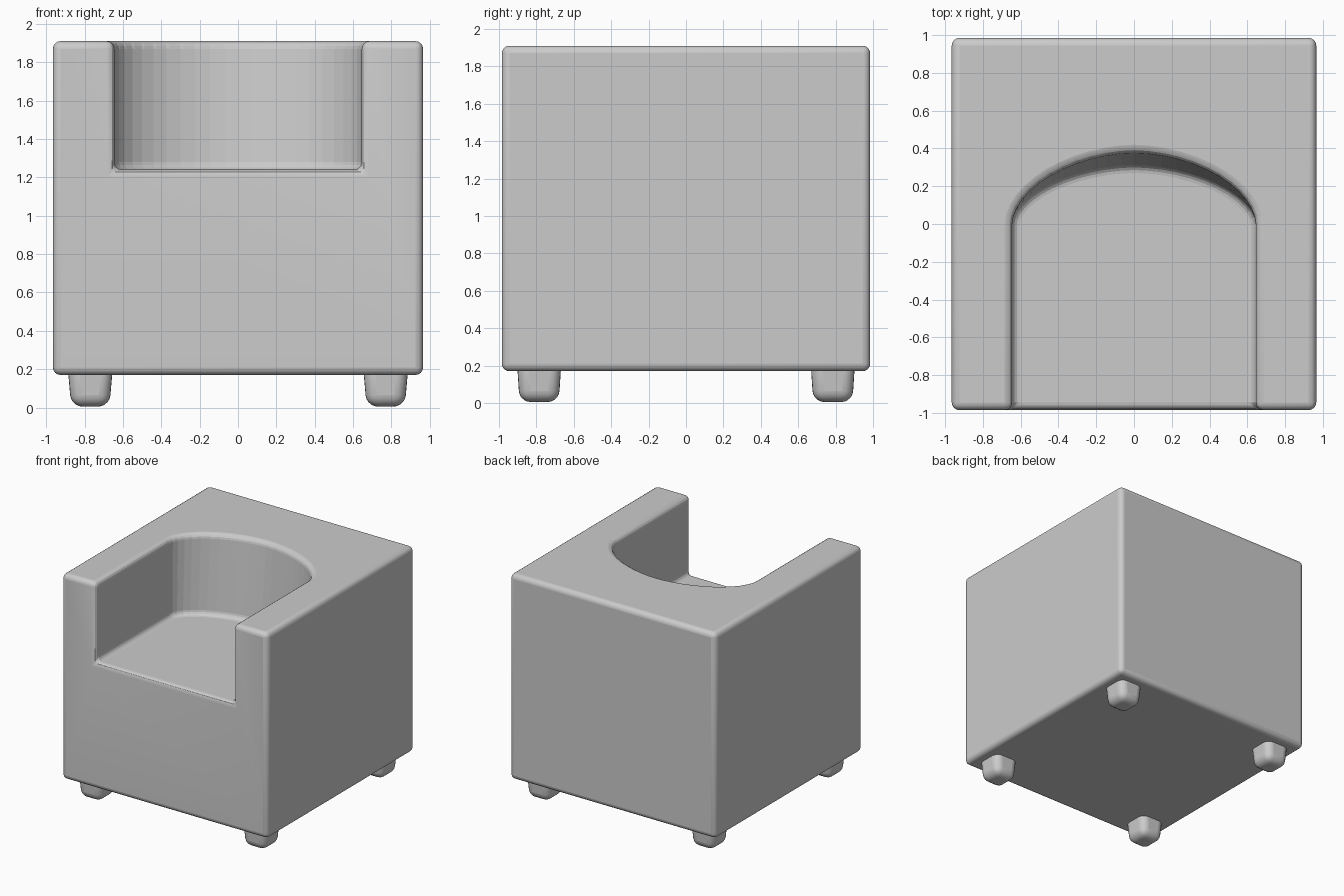
import bpy, bmesh, math

if "Cube" in bpy.data.objects:
    bpy.data.objects.remove(bpy.data.objects["Cube"], do_unlink=True)

# One upholstery colour
grey = bpy.data.materials.new("soft grey")
grey.use_nodes = True
colour = (0.6, 0.6, 0.6, 1)
grey.diffuse_color = colour
grey.node_tree.nodes["Principled BSDF"].inputs["Base Color"].default_value = colour

BOTTOM, TOP, SEAT = 0.17, 1.91, 1.24
HALF_X, HALF_Y, RECESS = 0.965, 0.985, 0.645


def make_object(name, bm):
    bmesh.ops.recalc_face_normals(bm, faces=bm.faces)
    mesh = bpy.data.meshes.new(name)
    bm.to_mesh(mesh)
    bm.free()
    mesh.materials.append(grey)
    obj = bpy.data.objects.new(name, mesh)
    bpy.context.collection.objects.link(obj)
    return obj


def loft(name, rings):
    """Closed solid through rings of matching points."""
    bm = bmesh.new()
    loops = [[bm.verts.new(p) for p in ring] for ring in rings]
    for low, high in zip(loops, loops[1:]):
        for i in range(len(low)):
            j = (i + 1) % len(low)
            bm.faces.new((low[i], low[j], high[j], high[i]))
    bm.faces.new(loops[0][::-1])
    bm.faces.new(loops[-1])
    return make_object(name, bm)


def rect(cx, cy, hx, hy, z):
    return [(cx + sx * hx, cy + sy * hy, z)
            for sx, sy in ((-1, -1), (1, -1), (1, 1), (-1, 1))]


def soften(obj, width, segments):
    bevel = obj.modifiers.new("soft edges", 'BEVEL')
    bevel.width = width
    bevel.segments = segments
    bevel.limit_method = 'ANGLE'
    bevel.angle_limit = math.radians(40)
    bevel.use_clamp_overlap = False


def smooth(obj):
    bpy.ops.object.select_all(action='DESELECT')
    obj.select_set(True)
    bpy.context.view_layer.objects.active = obj
    bpy.ops.object.shade_smooth_by_angle(angle=math.radians(50))


def recess_outline(z):
    """Straight arms closed by a curved back that leans backwards."""
    depth = 0.31 + 0.07 * (z - SEAT) / (TOP - SEAT)
    points = [(-RECESS, -1.3, z), (RECESS, -1.3, z)]
    steps = 24
    for i in range(steps + 1):
        a = math.pi * i / steps
        c, s = math.cos(a), max(math.sin(a), 0)
        points.append((math.copysign(abs(c) ** 1.1, c) * RECESS, s ** 1.1 * depth, z))
    return points


# Body block with the seat hollow cut out
body = loft("chair_body", [rect(0, 0, HALF_X, HALF_Y, z) for z in (BOTTOM, TOP)])
cutter = loft("seat_cutter", [recess_outline(z) for z in (SEAT, TOP + 0.2)])
cutter.hide_render = True
cutter.hide_viewport = True
cut = body.modifiers.new("seat hollow", 'BOOLEAN')
cut.operation = 'DIFFERENCE'
cut.solver = 'EXACT'
cut.object = cutter
soften(body, 0.04, 4)
smooth(body)

# Four stubby rounded feet
for y_name, sy in (("front", -1), ("back", 1)):
    for x_name, sx in (("right", -1), ("left", 1)):
        cx, cy = sx * 0.77, sy * 0.785
        foot = loft(f"{y_name}_{x_name}_foot",
                    [rect(cx, cy, 0.1, 0.105, 0.005), rect(cx, cy, 0.12, 0.12, 0.24)])
        soften(foot, 0.06, 5)
        smooth(foot)
